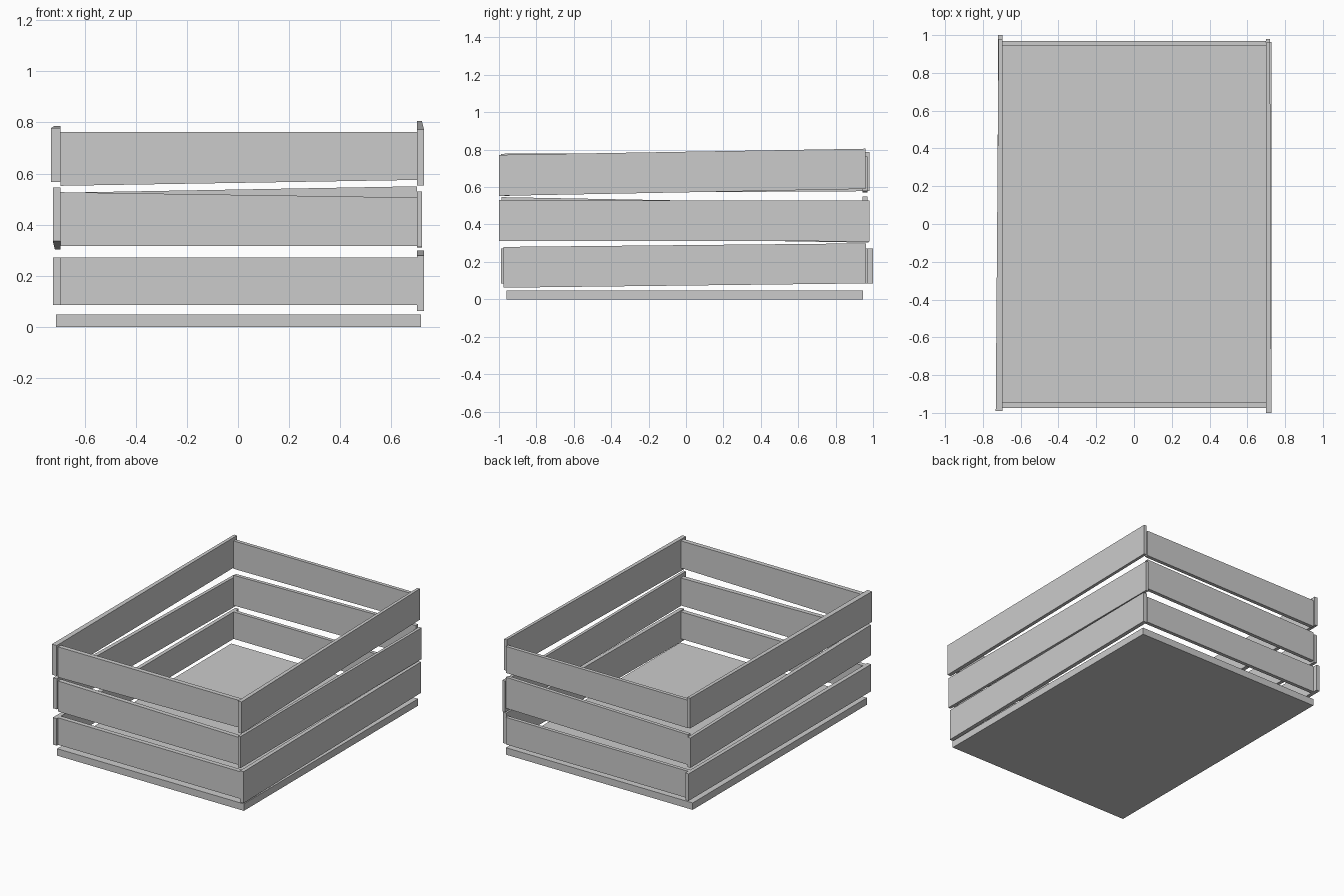
import bpy, bmesh

if "Cube" in bpy.data.objects:
    bpy.data.objects.remove(bpy.data.objects["Cube"])


def plank(name, axis, start, end):
    """Board between two end rectangles.
    Each end is (position along axis, across min, across max, z bottom, z top)."""
    bm = bmesh.new()
    rings = []
    for p, a, b, lo, hi in (start, end):
        corners = [(a, lo), (b, lo), (b, hi), (a, hi)]
        rings.append([bm.verts.new((p, c, z) if axis == 'x' else (c, p, z))
                      for c, z in corners])
    r0, r1 = rings
    bm.faces.new(r0)
    bm.faces.new(r1)
    for i in range(4):
        j = (i + 1) % 4
        bm.faces.new((r0[i], r0[j], r1[j], r1[i]))
    bmesh.ops.recalc_face_normals(bm, faces=bm.faces)
    mesh = bpy.data.meshes.new(name)
    bm.to_mesh(mesh)
    bm.free()
    obj = bpy.data.objects.new(name, mesh)
    bpy.context.collection.objects.link(obj)


# Floor panel
plank("floor_panel", 'x', (-0.713, -0.96, 0.945, 0, 0.048), (0.717, -0.96, 0.945, 0, 0.048))

# Front and back slats: z bottom/top at the left end, then at the right end
end_slats = {
    "lower": ((0.085, 0.272, 0.085, 0.272), (0.085, 0.272, 0.085, 0.272)),
    "middle": ((0.316, 0.527, 0.316, 0.506), (0.316, 0.525, 0.335, 0.55)),
    "upper": ((0.552, 0.763, 0.575, 0.763), (0.57, 0.763, 0.58, 0.763)),
}
for level, (front, back) in end_slats.items():
    for side, y0, y1, z in (("front", -0.975, -0.943, front), ("back", 0.945, 0.97, back)):
        plank(f"{side}_slat_{level}", 'x',
              (-0.695, y0, y1, z[0], z[1]), (0.70, y0, y1, z[2], z[3]))

# Long side boards, each slightly crooked: front end, back end
side_boards = {
    "left_board_lower": ((-0.99, -0.725, -0.695, 0.085, 0.272), (1.0, -0.72, -0.695, 0.085, 0.272)),
    "left_board_middle": ((-0.987, -0.725, -0.695, 0.335, 0.546), (0.975, -0.717, -0.695, 0.303, 0.51)),
    "left_board_upper": ((-0.99, -0.732, -0.695, 0.567, 0.778), (0.98, -0.717, -0.695, 0.578, 0.787)),
    "right_board_lower": ((-0.977, 0.70, 0.727, 0.062, 0.28), (0.963, 0.70, 0.727, 0.085, 0.299)),
    "right_board_middle": ((-1.0, 0.70, 0.72, 0.312, 0.53), (0.98, 0.70, 0.72, 0.31, 0.527)),
    "right_board_upper": ((-1.0, 0.70, 0.728, 0.553, 0.772), (0.96, 0.70, 0.72, 0.59, 0.805)),
}
for name, (front, back) in side_boards.items():
    plank(name, 'y', front, back)
